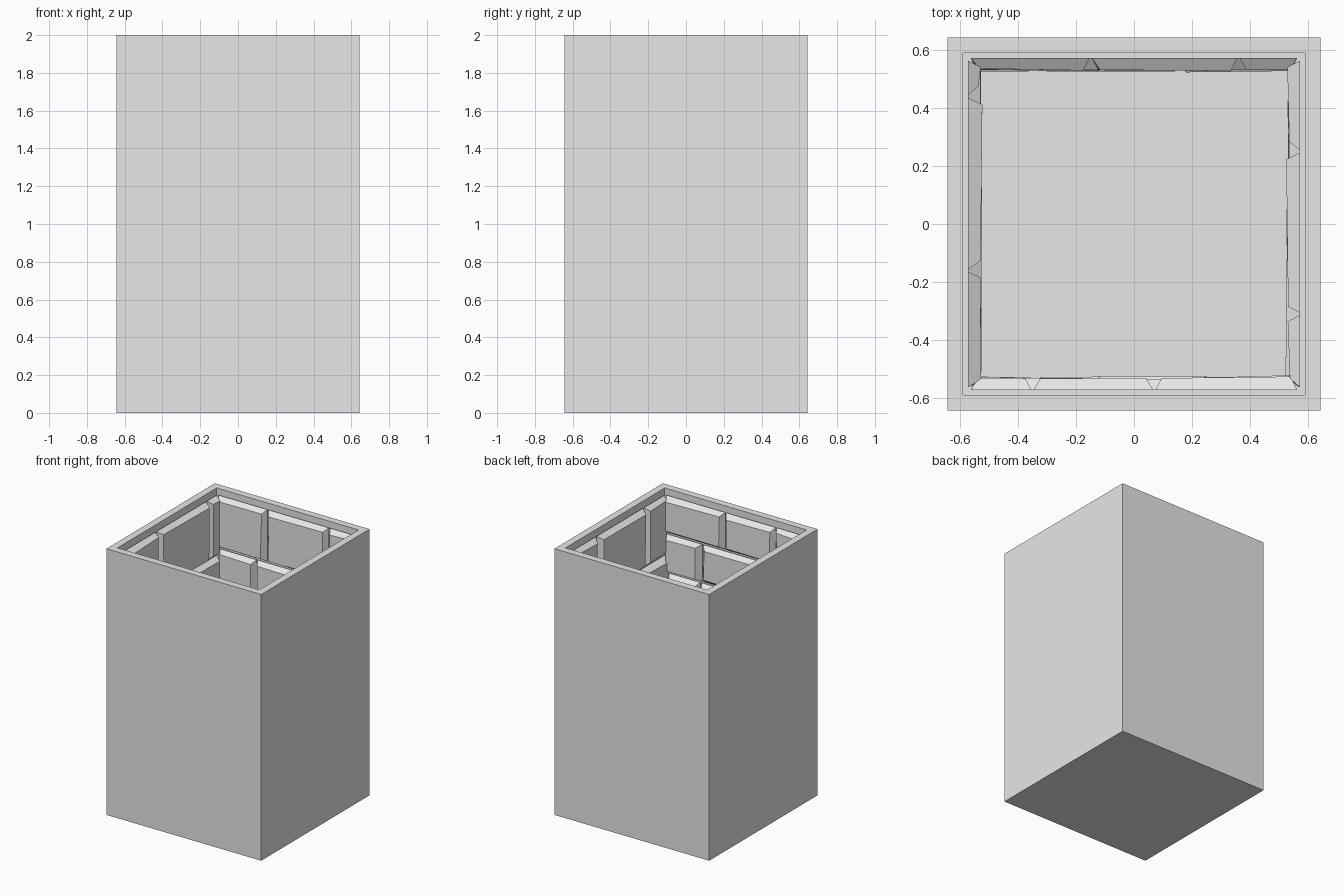
import bpy, bmesh, random
from mathutils import Matrix, Vector
from math import pi

if "Cube" in bpy.data.objects:
    bpy.data.objects.remove(bpy.data.objects["Cube"])

random.seed(4)
HALF, IN, TOP, FLOOR = 0.643, 0.567, 2.0, 0.03

stone = bpy.data.materials.new("grey stone")
stone.diffuse_color = (0.8, 0.8, 0.8, 1)
stone.use_nodes = True
stone.node_tree.nodes["Principled BSDF"].inputs["Base Color"].default_value = stone.diffuse_color


def finish(bm, name):
    bmesh.ops.recalc_face_normals(bm, faces=bm.faces)
    me = bpy.data.meshes.new(name)
    bm.to_mesh(me)
    bm.free()
    me.materials.append(stone)
    ob = bpy.data.objects.new(name, me)
    bpy.context.collection.objects.link(ob)
    return ob


# Outer shaft: a box whose top is inset and sunk to the floor
bm = bmesh.new()
bmesh.ops.create_cube(bm, size=1, matrix=Matrix.Translation((0, 0, TOP / 2))
                      @ Matrix.Diagonal((2 * HALF, 2 * HALF, TOP, 1)))
top = max(bm.faces, key=lambda f: f.calc_center_median().z)
bmesh.ops.inset_region(bm, faces=[top], thickness=HALF - IN)
hole = bmesh.ops.extrude_discrete_faces(bm, faces=[top])["faces"][0]
for v in hole.verts:
    v.co.z = FLOOR
finish(bm, "shaft")


def add_block(bm, mat, u0, u1, z0, z1):
    """Chamfered stone on a wall; local x along the wall, y towards the wall."""
    j = lambda a: random.uniform(-a, a)
    bev = min(0.026, (u1 - u0) * 0.3)
    depth, tilt = random.uniform(0.032, 0.042), j(0.004)
    corners = [(u0, z0, 1, 1), (u1, z0, -1, 1), (u1, z1, -1, -1), (u0, z1, 1, -1)]
    back, front = [], []
    for u, z, su, sz in corners:
        back.append(bm.verts.new(mat @ Vector((u, IN + 0.005, z))))
        d = depth + tilt * su
        front.append(bm.verts.new(mat @ Vector(
            (u + su * bev + j(0.006), IN - d, z + sz * bev + j(0.006)))))
    bm.faces.new(front)
    bm.faces.new(back[::-1])
    for i in range(4):
        k = (i + 1) % 4
        bm.faces.new((back[i], back[k], front[k], front[i]))


# Inner stone courses: (name, turn, top height of each course, joints of the upper courses)
walls = [
    ("back_stones", 0, [1.96, 1.56, 1.17, 0.82, 0.42], [[-0.15, 0.36], [-0.24, 0.2]]),
    ("left_stones", pi / 2, [1.96, 1.51, 1.14, 0.75, 0.40], [[-0.16, 0.44], [0.15]]),
    ("front_stones", pi, [1.96, 1.67, 1.38, 0.98, 0.66, 0.34], [[-0.07, 0.35], [-0.26, 0.25]]),
    ("right_stones", -pi / 2, [1.96, 1.51, 1.16, 0.80, 0.36], [[-0.25, 0.31], [0.0]]),
]
for name, turn, tops, joints in walls:
    bm = bmesh.new()
    mat = Matrix.Rotation(turn, 4, "Z")
    for r, z1 in enumerate(tops):
        z0 = tops[r + 1] + 0.012 if r + 1 < len(tops) else FLOOR
        if r < len(joints):
            cuts = joints[r]
        else:
            shift = 0.12 if r % 2 else -0.1
            cuts = [c + shift + random.uniform(-0.06, 0.06) for c in (-0.2, 0.22)]
        edges = [-IN] + cuts + [IN]
        for a, b in zip(edges, edges[1:]):
            add_block(bm, mat, a + 0.004, b - 0.004, z0, z1)
    finish(bm, name)
